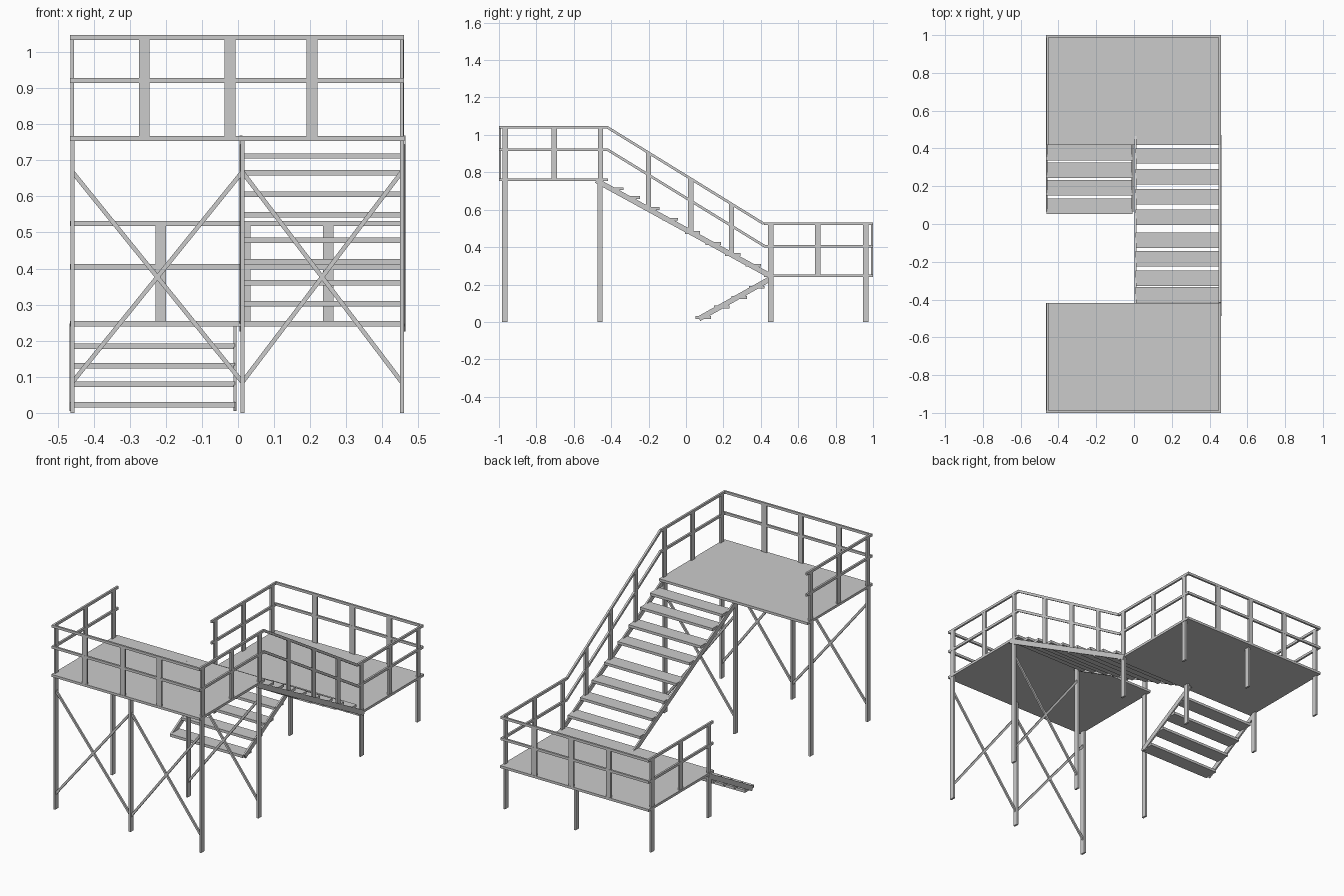
import bpy
from mathutils import Vector, Matrix

if "Cube" in bpy.data.objects:
    bpy.data.objects.remove(bpy.data.objects["Cube"])


def box(name, lo, hi):
    """Axis-aligned box between two corners."""
    lo, hi = Vector(lo), Vector(hi)
    place(name, Matrix.Translation((lo + hi) / 2) @ Matrix.Diagonal((*(hi - lo), 1)))


def place(name, mat):
    bpy.ops.mesh.primitive_cube_add(size=1)
    ob = bpy.context.object
    ob.name = name
    ob.data.transform(mat)


def beam(name, a, b, wide, tall):
    """Box from a to b; wide = horizontal size, tall = size across the slope."""
    a, b = Vector(a), Vector(b)
    d = (b - a).normalized()
    side = d.cross(Vector((0, 0, 1))).normalized()
    up = side.cross(d)
    rot = Matrix((side, d, up)).transposed().to_4x4()
    place(name, Matrix.Translation((a + b) / 2) @ rot
          @ Matrix.Diagonal((wide, (b - a).length, tall, 1)))


def post(name, x, y, z0, z1, wx, wy):
    box(name, (x - wx / 2, y - wy / 2, z0), (x + wx / 2, y + wy / 2, z1))


L, M, R = -0.459, 0.012, 0.454      # leg lines in x
RAIL_W, RAIL_T = 0.011, 0.014
SLAB = 0.014


def deck(name, s, inner, top, leg_ys, post_ys, end_xs, rail_zs):
    """Platform with legs and a three-sided railing; s = side in y."""
    ys = sorted((s * inner, s * 1.0))
    box(name + "_platform", (-0.466, ys[0], top - SLAB), (0.461, ys[1], top))
    for x in (L, M, R):
        for y in leg_ys:
            post(name + "_leg", x, y, 0, top - 0.005, 0.011, 0.029)
    # Side railing posts
    for x in (L, R):
        for y in post_ys:
            post(name + "_side_post", x, y, top - 0.005, rail_zs[0], 0.010, 0.029)
    # End railing posts
    for x in end_xs:
        post(name + "_end_post", x, s * 0.994, top - 0.005, rail_zs[0], 0.030, 0.010)
    # Rails
    for z in rail_zs:
        for x in (L, R):
            beam(name + "_side_rail", (x, s * inner, z), (x, s, z), RAIL_W, RAIL_T)
        beam(name + "_end_rail", (-0.465, s * 0.994, z), (0.46, s * 0.994, z), RAIL_W, RAIL_T)


deck("upper", -1, 0.417, 0.768, (-0.97, -0.46), (-0.966, -0.705, -0.457),
     (-0.26, -0.022, 0.205), (1.04, 0.921))
deck("lower", 1, 0.417, 0.254, (0.452, 0.96), (0.452, 0.705, 0.96),
     (-0.214, 0.02, 0.25), (0.525, 0.405))


# Cross braces under the upper platform
def cross_brace(x0, x1, y):
    for za, zb in ((0.085, 0.668), (0.668, 0.085)):
        beam("cross_brace", (x0, y, za), (x1, y, zb), 0.010, 0.012)


cross_brace(L, M, -0.97)
cross_brace(M, R, -0.97)
cross_brace(M, R, -0.46)


# Stairs: two sloped stringers and a row of treads
def stairs(name, x0, x1, top, bottom, treads):
    for x in (x0, x1):
        beam(name + "_stringer", (x, *top), (x, *bottom), 0.009, 0.028)
    for y, z in treads:
        box(name + "_tread", (x0, y - 0.041, z - 0.0075), (x1, y + 0.041, z + 0.0075))


stairs("upper_stair", 0.008, 0.460, (-0.48, 0.756), (0.465, 0.238),
       ((-0.375, 0.712), (-0.288, 0.665), (-0.184, 0.606), (-0.085, 0.549),
        (0.035, 0.478), (0.145, 0.419), (0.25, 0.361), (0.36, 0.303)))
stairs("lower_stair", -0.462, -0.008, (0.46, 0.236), (0.07, 0.017),
       ((0.378, 0.185), (0.285, 0.131), (0.191, 0.079), (0.093, 0.023)))

# Handrail on the outer side of the upper stair
for y0, z0, y1, z1 in ((-0.42, 1.04, 0.415, 0.525), (-0.42, 0.921, 0.42, 0.405)):
    beam("stair_handrail", (R, y0, z0), (R, y1, z1), RAIL_W, RAIL_T)
for y in (-0.2, 0.025, 0.243):
    foot = 0.756 - 0.548 * (y + 0.48)
    head = 1.04 - 0.617 * (y + 0.42)
    post("stair_post", R, y, foot, head, 0.010, 0.028)
